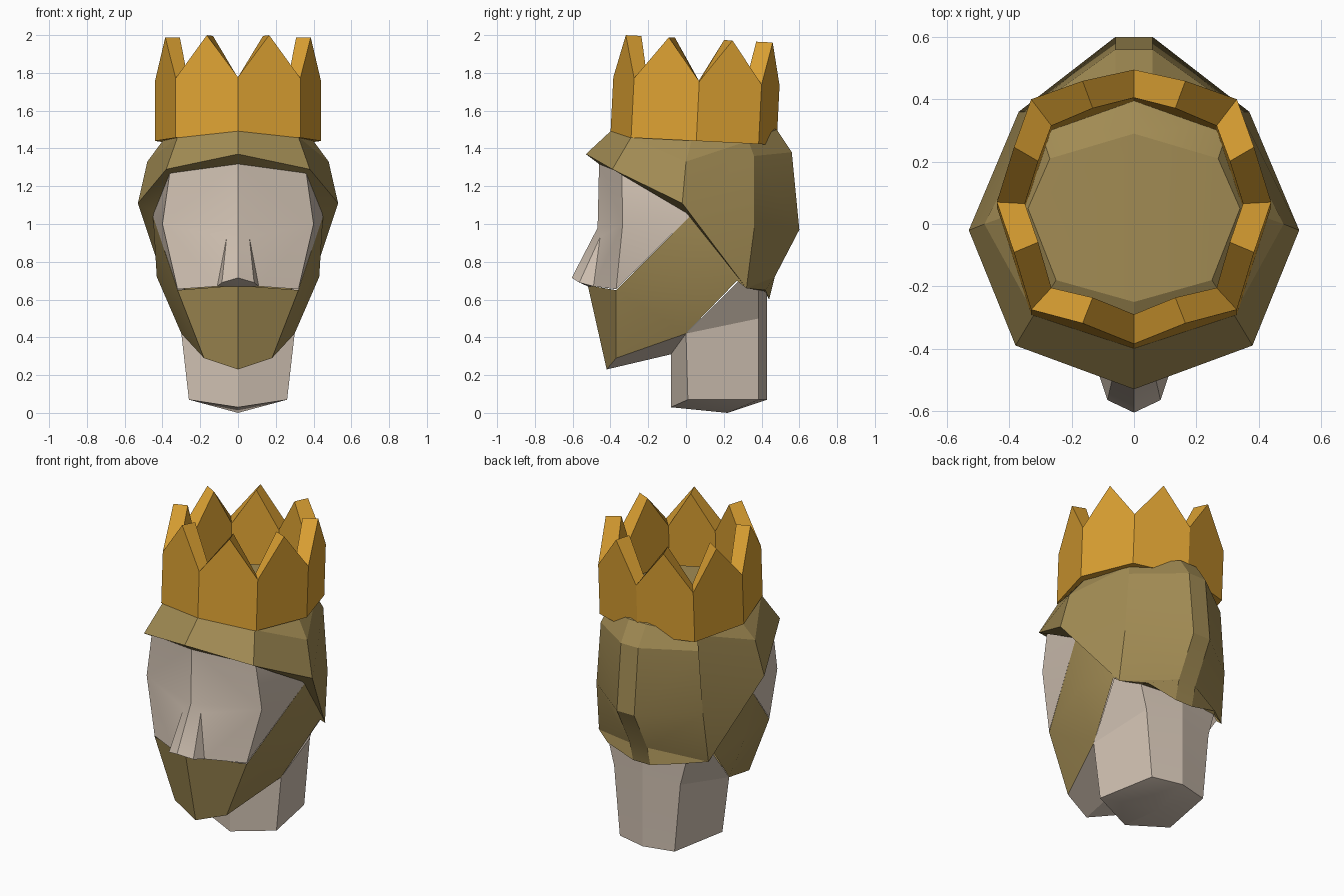
import bpy, bmesh, math
from mathutils import Vector

if "Cube" in bpy.data.objects:
    bpy.data.objects.remove(bpy.data.objects["Cube"])


def material(name, rgb):
    m = bpy.data.materials.new(name)
    m.diffuse_color = (*rgb, 1)
    m.use_nodes = True
    m.node_tree.nodes["Principled BSDF"].inputs["Base Color"].default_value = m.diffuse_color
    return m


SKIN = material("pale_skin", (0.64, 0.54, 0.45))
HAIR = material("olive_brown_hair", (0.36, 0.26, 0.088))
GOLD = material("crown_gold", (0.72, 0.36, 0.033))


def build(name, verts, faces, mat, mirror=True, smooth=None):
    """Mesh from points and faces; the right half is mirrored over x = 0."""
    bm = bmesh.new()
    for s in ((1, -1) if mirror else (1,)):
        vs = [bm.verts.new((x * s, y, z)) for x, y, z in verts]
        for f in faces:
            bm.faces.new([vs[i] for i in f])
    bmesh.ops.remove_doubles(bm, verts=bm.verts, dist=0.0005)
    bmesh.ops.recalc_face_normals(bm, faces=bm.faces)
    # keep open shells facing outwards
    mid = Vector((0, 0.05, sum(v.co.z for v in bm.verts) / len(bm.verts)))
    if sum(f.normal.dot(f.calc_center_median() - mid) * f.calc_area() for f in bm.faces) < 0:
        bmesh.ops.reverse_faces(bm, faces=bm.faces)
    me = bpy.data.meshes.new(name)
    bm.to_mesh(me)
    bm.free()
    me.materials.append(mat)
    ob = bpy.data.objects.new(name, me)
    bpy.context.collection.objects.link(ob)
    if smooth:
        bpy.ops.object.select_all(action='DESELECT')
        ob.select_set(True)
        bpy.context.view_layer.objects.active = ob
        bpy.ops.object.shade_smooth_by_angle(angle=math.radians(smooth))
    return ob


# Face with nose
build("face", [
    (0, -.46, 1.33), (0, -.468, .98), (.36, -.34, 1.28), (.40, -.335, 1.0),
    (.32, -.37, .655), (.45, .02, 1.04), (.44, -.02, 1.12),
    (.06, -.455, .93), (0, -.605, .715), (.085, -.565, .69), (.11, -.49, .67), (0, -.52, .67)],
    [(0, 2, 3, 1), (1, 3, 7), (3, 4, 10, 7), (1, 7, 9, 8), (7, 10, 9),
     (8, 9, 11), (9, 10, 11), (2, 6, 5, 3), (3, 5, 4)], SKIN, smooth=30)

# Neck and underside of the chin
build("neck", [
    (0, -.08, .03), (.26, .01, .07), (.19, .385, .07), (0, .43, .07), (0, .22, 0),
    (0, -.08, .31), (.30, 0, .42), (.23, .385, .5), (0, .43, .5),
    (.38, .28, .70), (.27, .385, .65), (0, .43, .65), (0, -.42, .23), (.18, -.37, .29)],
    [(0, 1, 4), (1, 2, 4), (2, 3, 4), (0, 1, 6, 5), (1, 2, 7, 6), (2, 3, 8, 7),
     (6, 7, 10, 9), (7, 8, 11, 10), (5, 6, 13, 12)], SKIN, smooth=20)

# Beard with sideburns
build("beard", [
    (0, -.52, .675), (.32, -.37, .65), (.18, -.37, .29), (0, -.42, .23),
    (.45, .02, 1.04), (.43, .02, .72), (.30, 0, .42), (.385, .32, .66), (.38, .27, .70)],
    [(0, 1, 2, 3), (1, 4, 5), (1, 5, 6, 2), (4, 7, 8, 5), (5, 8, 6)], HAIR, smooth=25)

# Hair: fringe, top, sides, back column and its centre line
fringe = [(0, -.53, 1.37), (.38, -.39, 1.29), (.53, -.02, 1.11),
          (0, -.39, 1.5), (.32, -.29, 1.46), (.48, 0, 1.33)]
top = [(0, -.25, 1.56), (.25, -.18, 1.54), (.34, .05, 1.52), (.27, .21, 1.54), (0, .29, 1.56)]
side = [(.31, .33, 1.44), (.34, .36, 1.36), (.37, .36, .97), (.38, .32, .66), (.25, .42, .65)]
back = [(.06, .48, 1.5), (.06, .56, 1.38), (.06, .6, .97), (.06, .47, .72), (.06, .44, .6)]
centre = [(0, y, z) for _, y, z in back]
under = [(0, -.45, 1.31), (.36, -.335, 1.265), (.445, 0, 1.06), (.27, .385, .65), (0, .42, .64)]
faces = [(0, 1, 4, 3), (1, 2, 5, 4), (3, 4, 7, 6), (4, 5, 8, 7), (6, 7, 8, 9, 10),
         (5, 11, 9, 8), (5, 2, 13, 12, 11), (2, 14, 13), (11, 16, 10, 9), (16, 21, 10)]
for i in range(4):
    faces += [(11 + i, 12 + i, 17 + i, 16 + i), (16 + i, 17 + i, 22 + i, 21 + i)]
faces += [(0, 26, 27, 1), (1, 27, 28, 2), (2, 28, 14), (14, 29, 15), (15, 29, 30, 20), (20, 30, 25)]
build("hair", fringe + top + side + back + centre + under, faces, HAIR, smooth=22)

# Crown: eight sides, one point on each, tilted slightly backwards
outer = [(0, -.40), (.33, -.29), (.44, .055), (.33, .385), (0, .48)]
inner = [(0, -.305), (.265, -.22), (.35, .05), (.265, .30), (0, .39)]


def ring(half):
    return half + [(-x, y) for x, y in half[3:0:-1]]


def tilt(x, y, z):
    return (x, y + .05 * (z - 1.45), z - .05 * (y - .05))


verts = []
for r in (ring(outer), ring(inner)):
    nxt = r[1:] + r[:1]
    verts += [tilt(x, y, 1.44) for x, y in r]
    verts += [tilt(x, y, 1.755) for x, y in r]
    verts += [tilt((a[0] + b[0]) / 2, (a[1] + b[1]) / 2, 1.98) for a, b in zip(r, nxt)]
faces = []
for i in range(8):
    j = (i + 1) % 8
    faces += [(i, j, 8 + j, 16 + i, 8 + i), (24 + i, 32 + i, 40 + i, 32 + j, 24 + j),
              (8 + i, 16 + i, 40 + i, 32 + i), (16 + i, 8 + j, 32 + j, 40 + i),
              (i, 24 + i, 24 + j, j)]
build("crown", verts, faces, GOLD, mirror=False)
